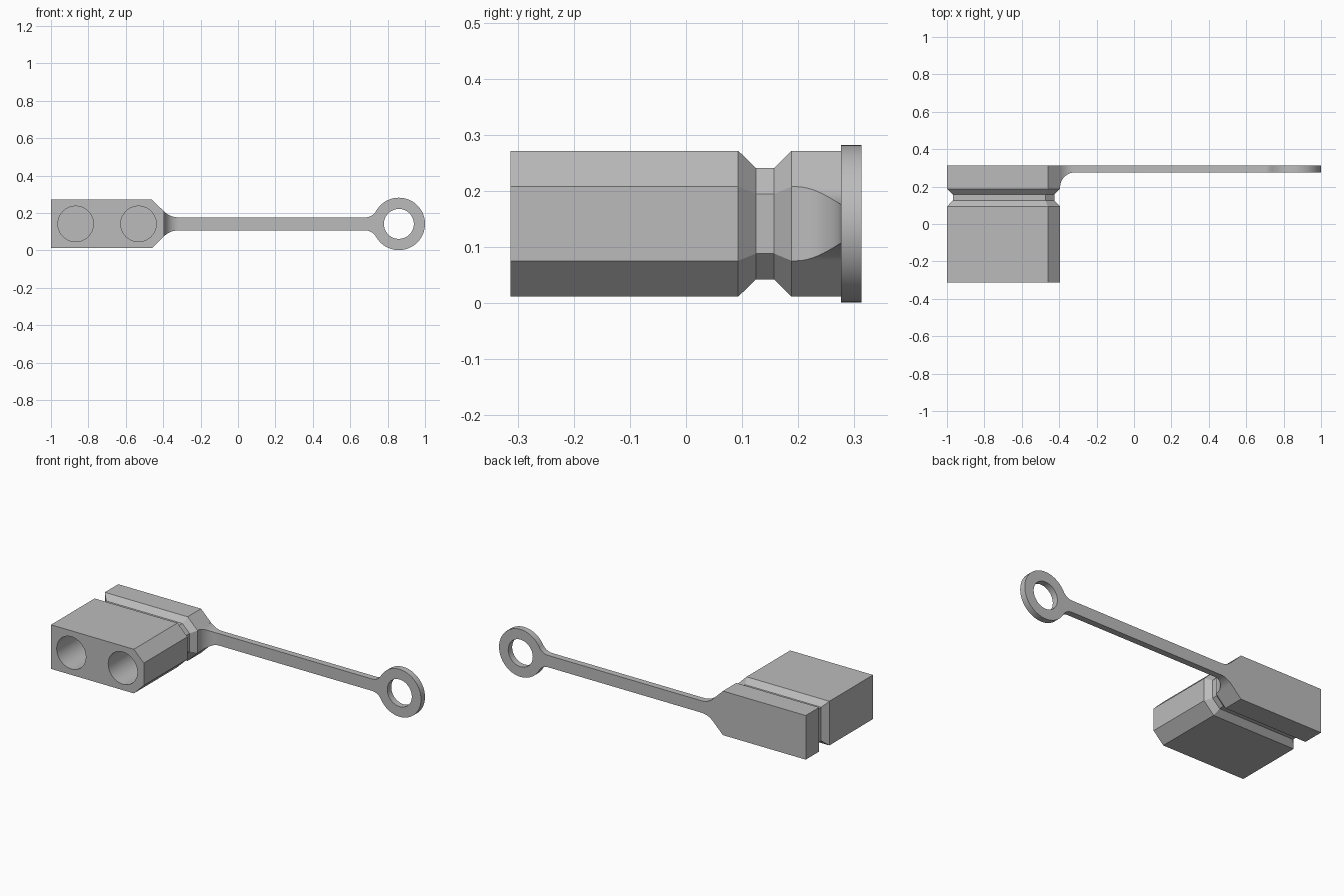
import bpy, bmesh, math
from mathutils import Matrix

cube = bpy.data.objects.get("Cube")
if cube:
    bpy.data.objects.remove(cube, do_unlink=True)

MID = 0.1415            # height of the centre line
BACK, FRONT = 0.313, -0.313

grey = bpy.data.materials.new("mid grey")
grey.use_nodes = True
colour = (0.5, 0.5, 0.5, 1)
grey.diffuse_color = colour
grey.node_tree.nodes["Principled BSDF"].inputs["Base Color"].default_value = colour


def finish(name, bm):
    bmesh.ops.recalc_face_normals(bm, faces=bm.faces)
    mesh = bpy.data.meshes.new(name)
    bm.to_mesh(mesh)
    bm.free()
    mesh.materials.append(grey)
    ob = bpy.data.objects.new(name, mesh)
    bpy.context.collection.objects.link(ob)
    return ob


def loft(name, sections):
    """Skin a row of equal-length closed sections and cap both ends."""
    bm = bmesh.new()
    rows = [[bm.verts.new(p) for p in s] for s in sections]
    n = len(rows[0])
    for a, b in zip(rows, rows[1:]):
        for i in range(n):
            j = (i + 1) % n
            bm.faces.new((a[i], a[j], b[j], b[i]))
    bm.faces.new(rows[0])
    bm.faces.new(rows[-1])
    return finish(name, bm)


def cylinder(name, x, radius, y0, y1):
    bm = bmesh.new()
    place = Matrix.Translation((x, (y0 + y1) / 2, MID)) @ Matrix.Rotation(math.pi / 2, 4, 'X')
    bmesh.ops.create_cone(bm, cap_ends=True, segments=72, radius1=radius,
                          radius2=radius, depth=y1 - y0, matrix=place)
    return finish(name, bm)


def combine(target, tool, operation):
    mod = target.modifiers.new(operation.lower(), 'BOOLEAN')
    mod.object, mod.operation, mod.solver = tool, operation, 'EXACT'
    bpy.context.view_layer.objects.active = target
    bpy.ops.object.modifier_apply(modifier=mod.name)
    bpy.data.objects.remove(tool, do_unlink=True)


# Housing: chamfered block with a V-sided groove all the way round
def housing_section(y, inset):
    k = inset * math.tan(math.pi / 8)
    left, right, chamfer = -1 + inset, -0.395 - inset, -0.46 - k
    tall, low = 0.13 - inset, 0.066 - k
    half = [(left, tall), (chamfer, tall), (right, low)]
    outline = half + [(x, -z) for x, z in reversed(half)]
    return [(x, y, MID + z) for x, z in outline]


housing = loft("housing_with_ring_strap", [
    housing_section(y, inset) for y, inset in
    [(FRONT, 0), (0.093, 0), (0.125, 0.031), (0.157, 0.031), (0.188, 0), (BACK, 0)]])

# Two blind sockets in the front face
for x in (-0.868, -0.532):
    combine(housing, cylinder("socket_cutter", x, 0.095, FRONT - 0.1, 0.25), 'DIFFERENCE')


# Strap: rectangular section that flares into the housing and into the ring
def strap_section(x, half, front):
    return [(x, front, MID - half), (x, BACK, MID - half),
            (x, BACK, MID + half), (x, front, MID + half)]


THIN, FACE, STEPS = 0.035, 0.276, 12
sections = [strap_section(-0.42, 0.066, 0.196)]
for i in range(STEPS + 1):
    a = i / STEPS * math.pi / 2
    x = -0.315 - 0.08 * math.cos(a)
    dx = min(0, x + 0.32)
    flare = 0.106 - math.sqrt(0.106 ** 2 - dx ** 2)
    sections.append(strap_section(x, THIN + flare, 0.196 + 0.08 * math.sin(a)))
for i in range(STEPS + 1):
    dx = 0.058 * i / STEPS
    flare = 0.067 - math.sqrt(0.067 ** 2 - dx ** 2)
    sections.append(strap_section(0.68 + dx, THIN + flare, FACE))
strap = loft("strap", sections)

# Ring at the free end
ring = cylinder("ring", 0.86, 0.14, FACE, BACK)
combine(strap, ring, 'UNION')
combine(strap, cylinder("ring_cutter", 0.86, 0.08, FACE - 0.1, BACK + 0.1), 'DIFFERENCE')
combine(housing, strap, 'UNION')

bpy.ops.object.select_all(action='DESELECT')
housing.select_set(True)
bpy.context.view_layer.objects.active = housing
bpy.ops.object.shade_smooth_by_angle(angle=math.radians(30))
